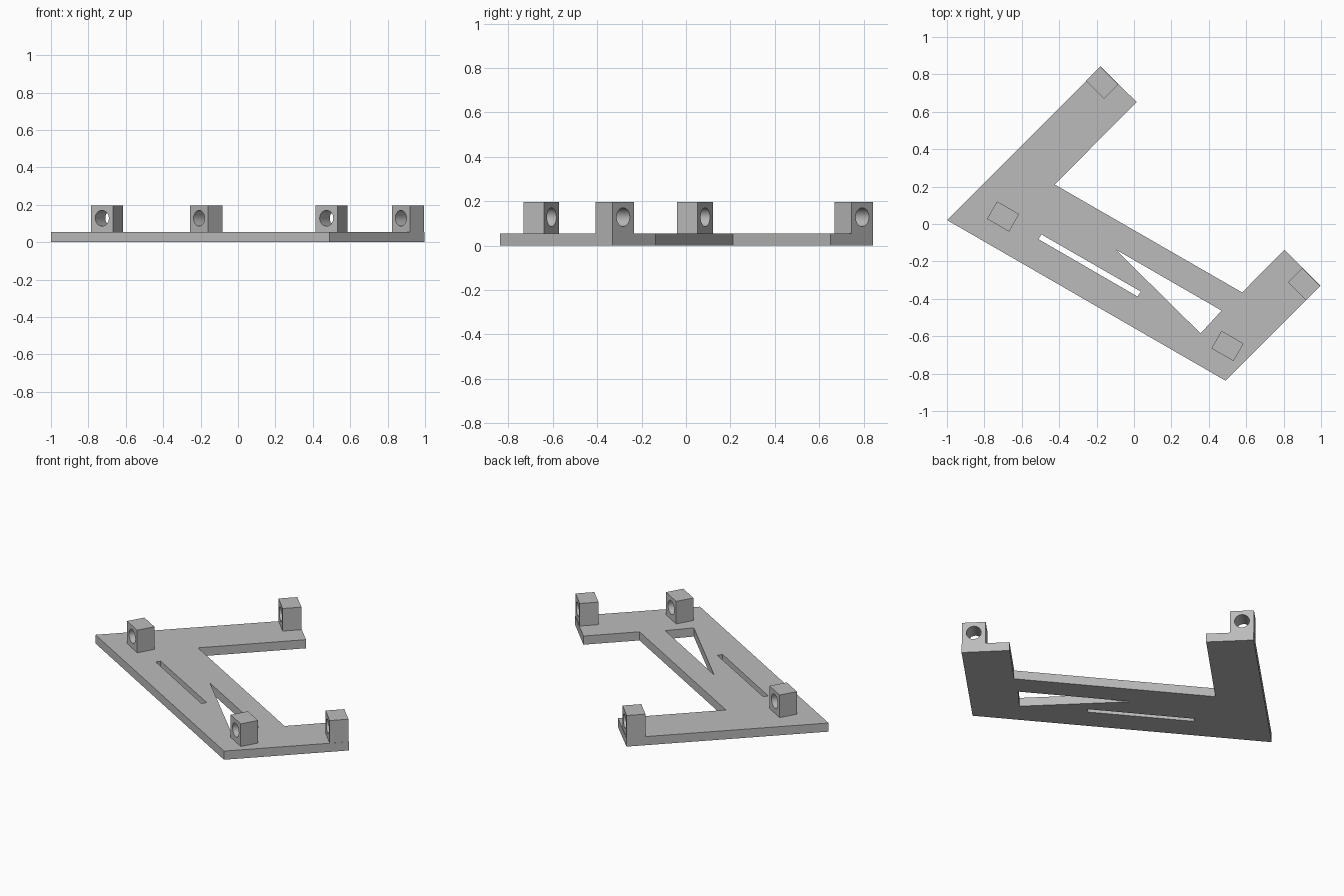
import bpy, math
from mathutils import Matrix, Vector

cube = bpy.data.objects.get("Cube")
if cube:
    bpy.data.objects.remove(cube, do_unlink=True)

PLATE = 0.054      # plate thickness
TOP = 0.195        # top of the lugs
BORE_R = 0.042
BORE_Z = 0.128

gray = bpy.data.materials.new("plain gray")
gray.use_nodes = True
gray.diffuse_color = (0.5, 0.5, 0.5, 1)
gray.node_tree.nodes["Principled BSDF"].inputs["Base Color"].default_value = gray.diffuse_color


def extrude_profile(name, loops, depth, matrix):
    """Fill an outline with holes and extrude it by depth, centred on its plane."""
    curve = bpy.data.curves.new(name, "CURVE")
    curve.dimensions = "2D"
    curve.fill_mode = "BOTH"
    curve.extrude = depth / 2
    for loop in loops:
        spline = curve.splines.new("POLY")
        spline.points.add(len(loop) - 1)
        for point, (x, y) in zip(spline.points, loop):
            point.co = (x, y, 0, 1)
        spline.use_cyclic_u = True
    obj = bpy.data.objects.new(name, curve)
    bpy.context.collection.objects.link(obj)
    obj.matrix_world = matrix
    bpy.ops.object.select_all(action="DESELECT")
    obj.select_set(True)
    bpy.context.view_layer.objects.active = obj
    bpy.ops.object.convert(target="MESH")
    obj = bpy.context.object
    bpy.ops.object.mode_set(mode="EDIT")
    bpy.ops.mesh.select_all(action="SELECT")
    bpy.ops.mesh.remove_doubles(threshold=0.0001)
    bpy.ops.mesh.normals_make_consistent(inside=False)
    bpy.ops.object.mode_set(mode="OBJECT")
    obj.data.materials.clear()
    obj.data.materials.append(gray)
    bpy.ops.object.shade_smooth_by_angle(angle=math.radians(30))
    return obj


# Base plate with its slot and triangular window
outline = [(-1, .021), (.49, -.838), (.998, -.33), (.805, -.137),
           (.578, -.366), (-.424, .211), (.014, .652), (-.178, .842)]
slot = [(-.495, -.056), (-.511, -.081), (.019, -.388), (.036, -.361)]
window = [(-.099, -.136), (.468, -.463), (.356, -.585)]
extrude_profile("base_plate", [outline, slot, window], PLATE,
                Matrix.Translation((0, 0, PLATE / 2)))


# Upright lugs, each bored through its wide faces
def lug(name, x, y, angle, width=0.136, depth=0.108):
    w = width / 2
    block = [(-w, PLATE), (w, PLATE), (w, TOP), (-w, TOP)]
    steps = 48
    bore = [(BORE_R * math.cos(math.tau * i / steps),
             BORE_Z + BORE_R * math.sin(math.tau * i / steps)) for i in range(steps)]
    matrix = (Matrix.Translation(Vector((x, y, 0)))
              @ Matrix.Rotation(math.radians(angle), 4, "Z")
              @ Matrix.Rotation(math.radians(90), 4, "X"))
    extrude_profile(name, [block, bore], depth, matrix)


lug("corner_lug_right", -.7, .04, -30)
lug("corner_lug_left", .5, -.652, -30)
lug("arm_lug_back", -.17, .756, -45)
lug("arm_lug_left", .909, -.321, -45)
